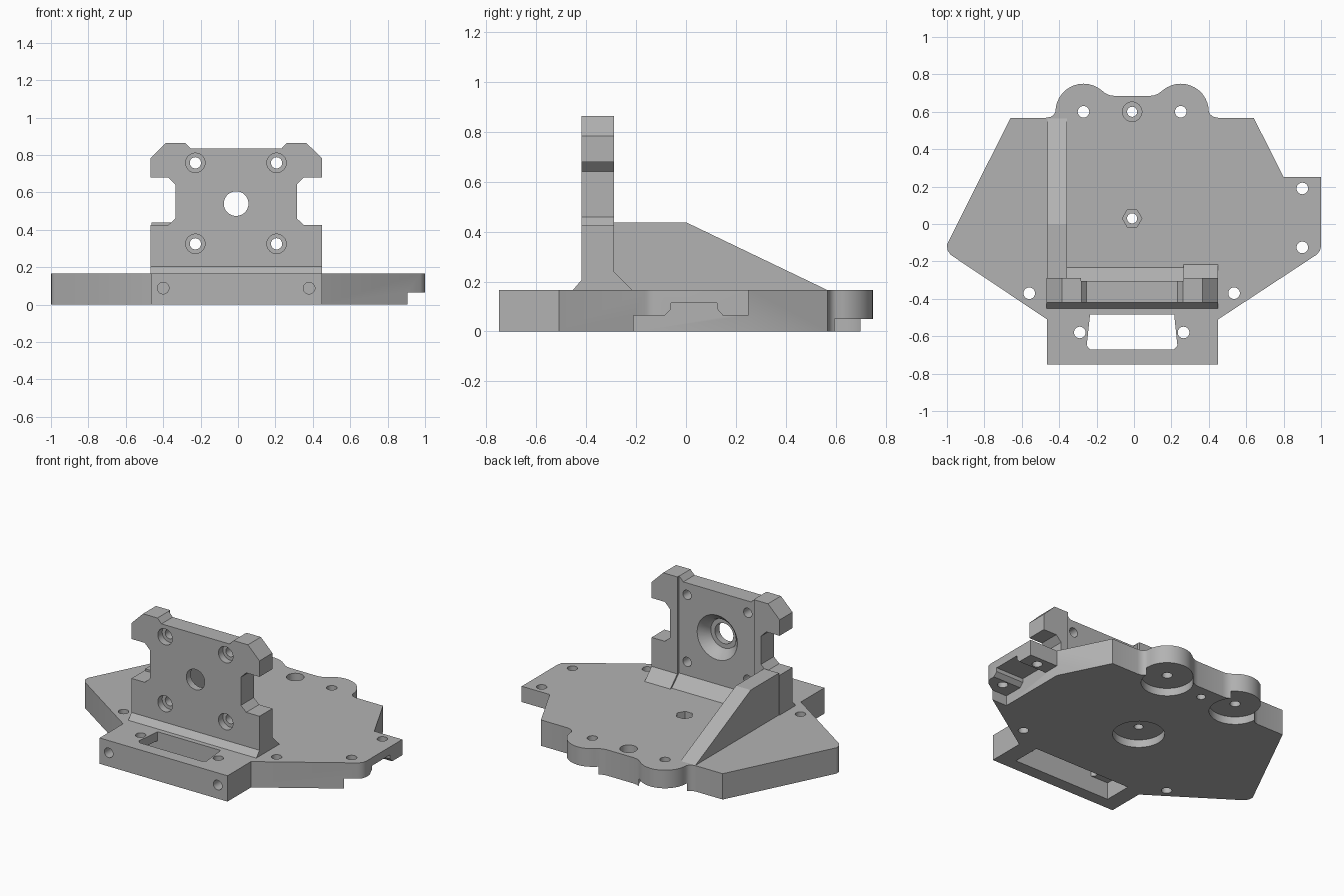
import bpy, bmesh
from math import sin, cos, pi, radians

if "Cube" in bpy.data.objects:
    bpy.data.objects.remove(bpy.data.objects["Cube"])

grey = bpy.data.materials.new("mid grey")
grey.use_nodes = True
colour = (0.45, 0.45, 0.45, 1)
grey.diffuse_color = colour
grey.node_tree.nodes["Principled BSDF"].inputs["Base Color"].default_value = colour

PLACE = {"x": lambda u, v, w: (w, u, v),
         "y": lambda u, v, w: (u, w, v),
         "z": lambda u, v, w: (u, v, w)}


def loft(name, axis, sections):
    """Solid through (outline, position) sections stacked along an axis."""
    bm = bmesh.new()
    rings = [[bm.verts.new(PLACE[axis](u, v, w)) for u, v in pts] for pts, w in sections]
    n = len(rings[0])
    for lo, hi in zip(rings, rings[1:]):
        for i in range(n):
            j = (i + 1) % n
            bm.faces.new((lo[i], lo[j], hi[j], hi[i]))
    bm.faces.new(rings[0])
    bm.faces.new(rings[-1])
    bmesh.ops.recalc_face_normals(bm, faces=bm.faces)
    mesh = bpy.data.meshes.new(name)
    bm.to_mesh(mesh)
    bm.free()
    ob = bpy.data.objects.new(name, mesh)
    bpy.context.collection.objects.link(ob)
    mesh.materials.append(grey)
    return ob


def prism(name, pts, axis, a, b):
    return loft(name, axis, [(pts, a), (pts, b)])


def circle(u, v, r, n=32):
    return [(u + r * cos(2 * pi * i / n), v + r * sin(2 * pi * i / n)) for i in range(n)]


def rect(u0, u1, v0, v1):
    return [(u0, v0), (u1, v0), (u1, v1), (u0, v1)]


def select(ob):
    bpy.ops.object.select_all(action="DESELECT")
    ob.select_set(True)
    bpy.context.view_layer.objects.active = ob


def cut(target, cutter):
    cutter.hide_render = True
    mod = target.modifiers.new("cut", "BOOLEAN")
    mod.operation = "DIFFERENCE"
    mod.solver = "EXACT"
    mod.object = cutter
    select(target)
    bpy.ops.object.modifier_apply(modifier=mod.name)
    bpy.data.objects.remove(cutter)


def drill(target, axis, u, v, r, a, b, n=32):
    cut(target, prism("drill", circle(u, v, r, n), axis, a, b))


def smooth(ob):
    select(ob)
    bpy.ops.object.shade_smooth_by_angle(angle=radians(30))


TOP = 0.167
MID = -0.01          # centre line of the plate and holes
WHEELS = (-0.27, 0.25)


def lobe(cx, side):
    """Rounded rear lobe, listed from its outer foot to its inner foot."""
    local = [(0.20, -0.032), (0.175, -0.027), (0.158, -0.015)]
    local += [(0.15 * cos(radians(a)), 0.15 * sin(radians(a))) for a in range(0, 131, 10)]
    local += [(-0.118, 0.098), (-0.142, 0.088), (-0.165, 0.085)]
    return [(cx + side * u, 0.6 + v) for u, v in local]


# Base slab with two rear lobes and a side tab
outline = [(-0.465, -0.75), (0.45, -0.75), (0.45, -0.51), (0.975, -0.165), (0.993, -0.145),
           (1, -0.12), (1, 0.25), (0.8, 0.25), (0.64, 0.568)]
outline += lobe(WHEELS[1], 1) + lobe(WHEELS[0], -1)[::-1]
outline += [(-0.66, 0.568), (-1, -0.11), (-0.997, -0.14), (-0.98, -0.165), (-0.465, -0.51)]
base = prism("base_slab", outline, "z", 0, TOP)

# Round recesses below, stepped tab and its shallow groove
for x, y in ((WHEELS[0], 0.6), (WHEELS[1], 0.6), (MID, 0.03)):
    drill(base, "z", x, y, 0.153, -0.1, 0.05, 48)
cut(base, prism("tab_step", rect(0.8, 1.1, -0.21, 0.3), "z", -0.1, 0.065))
groove = [(-0.085, 0.06), (-0.085, 0.065), (-0.06, 0.09), (-0.06, 0.115),
          (0.125, 0.115), (0.125, 0.09), (0.147, 0.065), (0.147, 0.06)]
cut(base, prism("tab_groove", groove, "x", 0.8, 1.1))

# Front window, wider pocket below it
window = [(-0.235, -0.485), (0.215, -0.485), (0.232, -0.65), (0.215, -0.67),
          (-0.235, -0.67), (-0.253, -0.65)]
cut(base, prism("window", window, "z", 0.05, 0.3))
cut(base, prism("pocket", rect(-0.36, 0.34, -0.67, -0.485), "z", -0.1, 0.11))

# Vertical holes
for x, y in ((-0.56, -0.37), (0.535, -0.37), (-0.29, -0.58), (0.265, -0.58),
             (-0.27, 0.6), (0.25, 0.6), (0.9, 0.19), (0.9, -0.125)):
    drill(base, "z", x, y, 0.031, -0.1, 0.3)
for y, sides in ((0.03, 6), (0.6, 32)):
    drill(base, "z", MID, y, 0.027, -0.1, 0.3)
    drill(base, "z", MID, y, 0.052, 0.1, 0.3, sides)

# Screw holes in the front face
for x in (-0.4, 0.38):
    drill(base, "y", x, 0.088, 0.031, -0.9, -0.45)
smooth(base)

# Upright motor plate, half outline mirrored about its centre line
half = [(0.458, TOP), (0.458, 0.425), (0.363, 0.425), (0.325, 0.46), (0.325, 0.642),
        (0.363, 0.68), (0.458, 0.68), (0.458, 0.783), (0.375, 0.865), (0.272, 0.865),
        (0.243, 0.835)]
plate_pts = [(MID + u, v) for u, v in half] + [(MID - u, v) for u, v in half[::-1]]
plate = prism("motor_plate", plate_pts, "y", -0.42, -0.288)
cut(plate, prism("motor_seat", rect(-0.283, 0.264, 0.1, 1), "y", -0.305, -0.2))

# Motor shaft hole with a flared rear seat, and four counterbored screw holes
drill(plate, "y", MID, 0.54, 0.066, -0.6, -0.1)
cut(plate, loft("flare", "y", [(circle(MID, 0.54, 0.095), -0.375),
                               (circle(MID, 0.54, 0.105), -0.345),
                               (circle(MID, 0.54, 0.145), -0.304),
                               (circle(MID, 0.54, 0.145), -0.2)]))
for x in (-0.228, 0.206):
    for z in (0.325, 0.758):
        drill(plate, "y", x, z, 0.03, -0.6, -0.1)
        drill(plate, "y", x, z, 0.052, -0.6, -0.375)
smooth(plate)

# Sloped fillets at the foot of the plate
prism("front_fillet", [(-0.42, TOP), (-0.453, TOP), (-0.42, 0.205)], "x", -0.468, 0.448)
prism("rear_fillet", [(-0.305, TOP), (-0.232, TOP), (-0.305, 0.238)], "x", -0.37, 0.264)
prism("rear_fillet_end", [(-0.288, TOP), (-0.217, TOP), (-0.288, 0.238)], "x", 0.264, 0.448)

# Side rib bracing the plate
prism("side_rib", [(-0.288, TOP), (0.565, TOP), (0, 0.438), (-0.288, 0.438)],
      "x", -0.463, -0.357)
